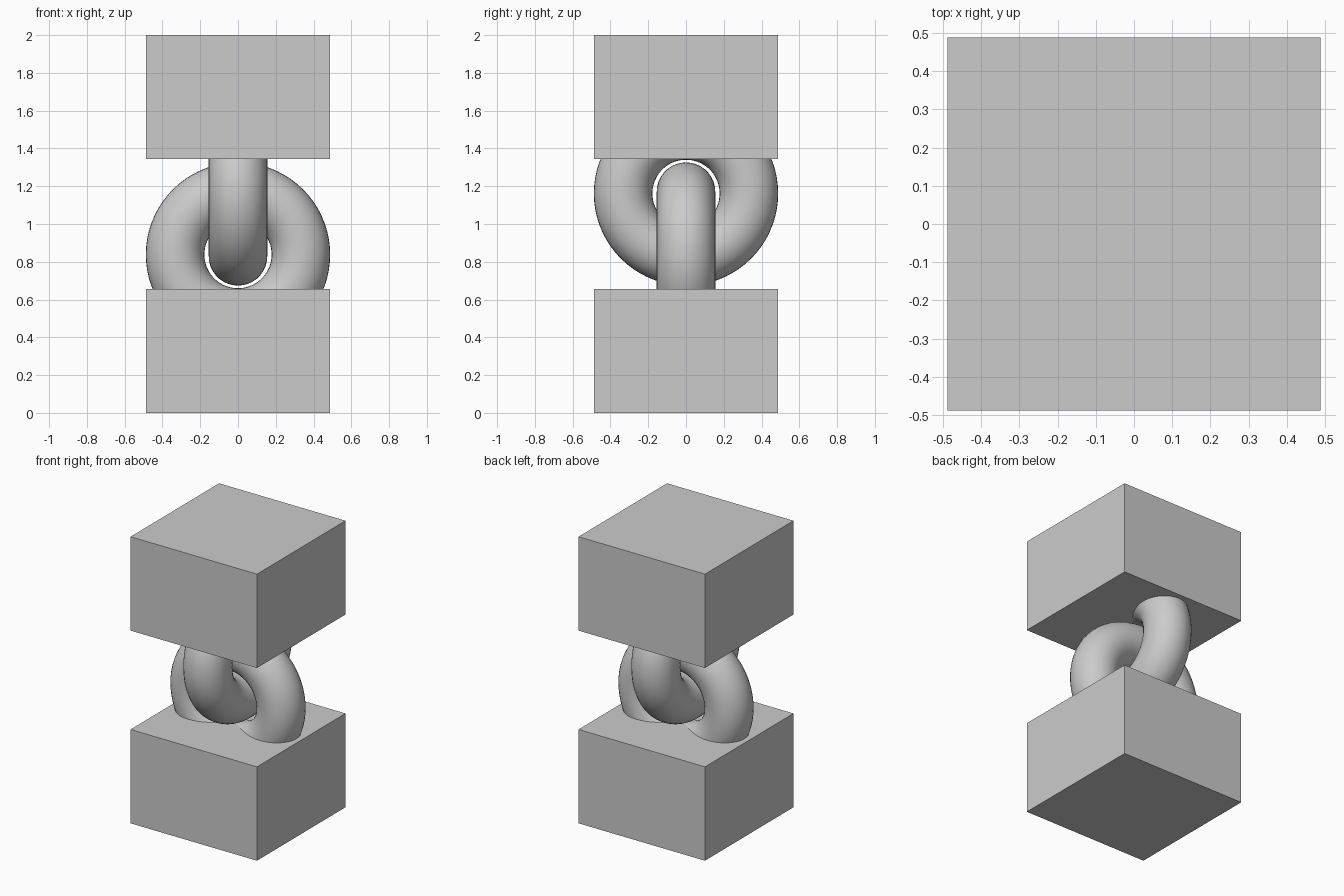
import bpy
import bmesh
import math

if "Cube" in bpy.data.objects:
    bpy.data.objects.remove(bpy.data.objects["Cube"])

HALF = 0.488        # half width of the blocks, and outer radius of the rings
BLOCK_H = 0.655
TUBE = 0.155
EMBED = 0.01        # how far the rings sink into the blocks

grey = bpy.data.materials.new("plain grey")
grey.use_nodes = True
grey.diffuse_color = (0.6, 0.6, 0.6, 1)
grey.node_tree.nodes["Principled BSDF"].inputs["Base Color"].default_value = (0.6, 0.6, 0.6, 1)


def block(name, z):
    bpy.ops.mesh.primitive_cube_add(size=1, location=(0, 0, z))
    ob = bpy.context.object
    ob.name = name
    ob.scale = (2 * HALF, 2 * HALF, BLOCK_H)
    bpy.ops.object.transform_apply(location=False, rotation=False, scale=True)
    ob.data.materials.append(grey)


def ring(name, z, rotation, cut_z, keep):
    """Upright ring, trimmed where it enters its block; keep is +1 above the cut, -1 below."""
    bpy.ops.mesh.primitive_torus_add(
        major_radius=HALF - TUBE, minor_radius=TUBE,
        major_segments=72, minor_segments=36,
        location=(0, 0, z), rotation=rotation)
    ob = bpy.context.object
    ob.name = name
    bpy.ops.object.transform_apply(location=True, rotation=True, scale=True)
    bm = bmesh.new()
    bm.from_mesh(ob.data)
    bmesh.ops.bisect_plane(
        bm, geom=bm.verts[:] + bm.edges[:] + bm.faces[:],
        plane_co=(0, 0, cut_z), plane_no=(0, 0, keep), clear_inner=True)
    bm.to_mesh(ob.data)
    bm.free()
    ob.data.materials.append(grey)
    bpy.ops.object.shade_smooth_by_angle(angle=math.radians(40))


# Blocks
block("lower_block", BLOCK_H / 2)
block("upper_block", 2 - BLOCK_H / 2)

# Interlocked rings
ring("lower_ring", 0.838, (math.pi / 2, 0, 0), BLOCK_H - EMBED, 1)
ring("upper_ring", 2 - 0.838, (0, math.pi / 2, 0), 2 - BLOCK_H + EMBED, -1)
